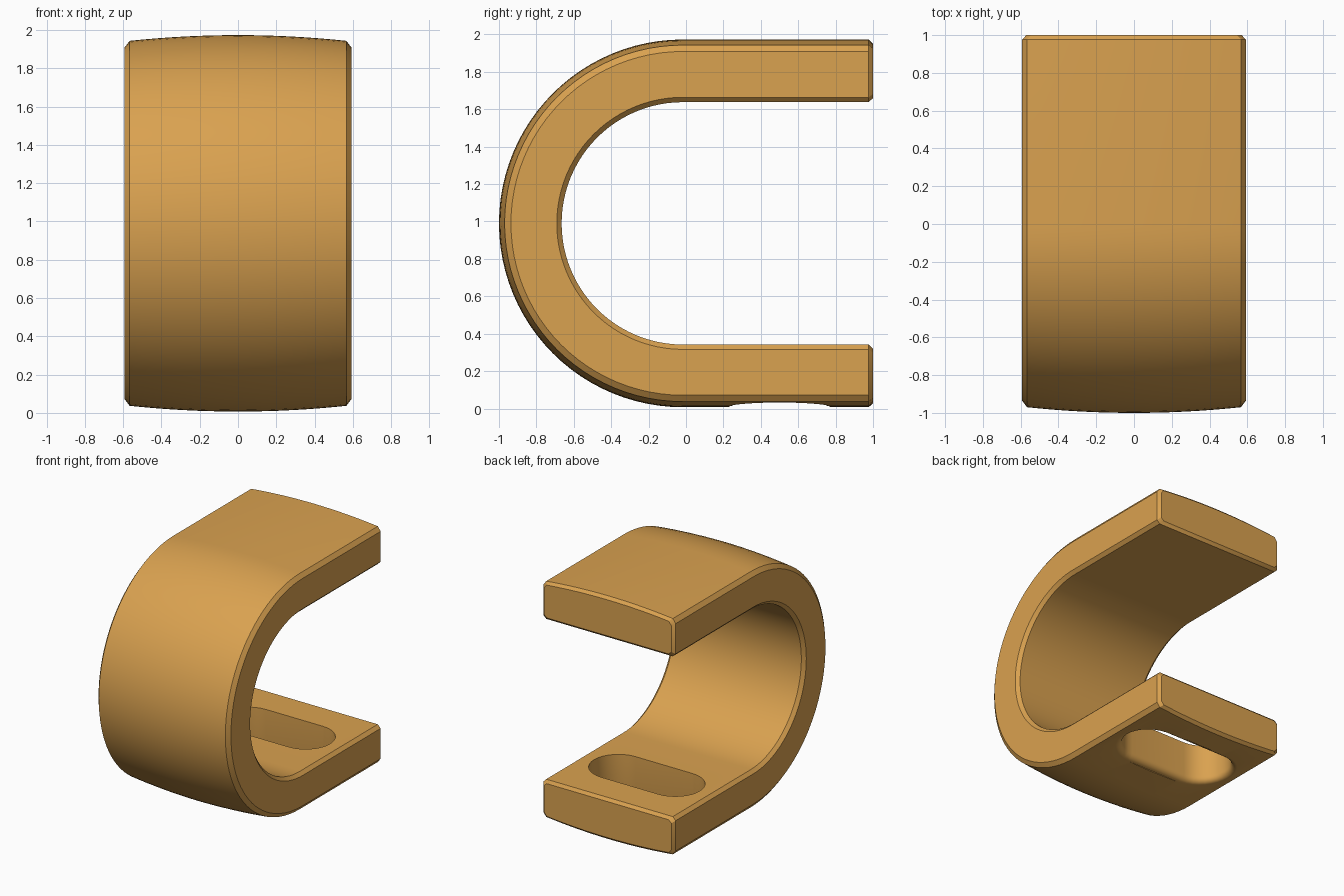
import bpy, bmesh, math

if "Cube" in bpy.data.objects:
    bpy.data.objects.remove(bpy.data.objects["Cube"])

CY, CZ = -0.017, 0.99          # centre of the bend
R_OUT, R_IN = 0.983, 0.648     # crowned outside, flat inside
W, B = 0.592, 0.026            # half width, edge bevel
CROWN = 0.03

mat = bpy.data.materials.new("warm tan")
mat.diffuse_color = (0.70, 0.36, 0.08, 1)
mat.use_nodes = True
mat.node_tree.nodes["Principled BSDF"].inputs["Base Color"].default_value = mat.diffuse_color


def crown_radius(x):
    return R_OUT - CROWN * (x / (W - B)) ** 2


def section(inset=0.0):
    """Cross-section of the strap as (x, radius), optionally shrunk."""
    n = 16
    xs = [(W - B) * (2 * i / n - 1) for i in range(n + 1)]
    pts = [(x, crown_radius(x)) for x in xs]
    pts += [(W, R_OUT - CROWN - 0.034), (W, R_IN + B), (W - B, R_IN),
            (B - W, R_IN), (-W, R_IN + B), (-W, R_OUT - CROWN - 0.034)]
    mid, half = (R_OUT + R_IN) / 2, (R_OUT - R_IN) / 2
    return [(x * (W - inset) / W, mid + (r - mid) * (half - inset) / half)
            for x, r in pts]


def make_object(name, rings):
    """Skin a list of equal rings and cap both ends."""
    bm = bmesh.new()
    vs = [[bm.verts.new(p) for p in ring] for ring in rings]
    n = len(vs[0])
    for a, b in zip(vs, vs[1:]):
        for i in range(n):
            j = (i + 1) % n
            bm.faces.new((a[i], a[j], b[j], b[i]))
    bm.faces.new(vs[0][::-1])
    bm.faces.new(vs[-1])
    bmesh.ops.recalc_face_normals(bm, faces=bm.faces)
    mesh = bpy.data.meshes.new(name)
    bm.to_mesh(mesh)
    bm.free()
    mesh.materials.append(mat)
    ob = bpy.data.objects.new(name, mesh)
    bpy.context.collection.objects.link(ob)
    return ob


# C-shaped strap: lower arm, half-circle bend, upper arm
def arm_ring(y, side, inset=0.0):
    return [(x, y, CZ + side * r) for x, r in section(inset)]


rings = [arm_ring(1.0, -1, 0.022), arm_ring(0.977, -1)]
STEPS = 48
for k in range(STEPS + 1):
    a = math.pi * k / STEPS
    rings.append([(x, CY - r * math.sin(a), CZ - r * math.cos(a))
                  for x, r in section()])
rings += [arm_ring(0.977, 1), arm_ring(1.0, 1, 0.022)]
strap = make_object("curved_strap", rings)


# Slot cutter: rounded slot flaring out where it meets the crowned underside
def slot_ring(radius, dz, flat=None):
    ring = []
    for side in (1, -1):
        for k in range(17):
            a = math.pi * (k / 16 - 0.5)
            x = side * (0.255 + radius * math.cos(a))
            y = 0.5 + side * radius * math.sin(a)
            z = flat if flat is not None else CZ - crown_radius(x) + dz
            ring.append((x, y, z))
    return ring


F, R = 0.05, 0.218
flare = [slot_ring(R + F, 0, -0.1)]
for k in range(6):
    a = math.pi / 2 * k / 5
    flare.append(slot_ring(R + F * (1 - math.sin(a)), F * (1 - math.cos(a)) - 0.0005))
flare.append(slot_ring(R, 0, 0.5))
cutter = make_object("slot_cutter", flare)

mod = strap.modifiers.new("slot", 'BOOLEAN')
mod.operation = 'DIFFERENCE'
mod.solver = 'EXACT'
mod.object = cutter
bpy.context.view_layer.objects.active = strap
strap.select_set(True)
bpy.ops.object.modifier_apply(modifier=mod.name)
bpy.data.objects.remove(cutter)

bpy.ops.object.shade_smooth_by_angle(angle=math.radians(30))
